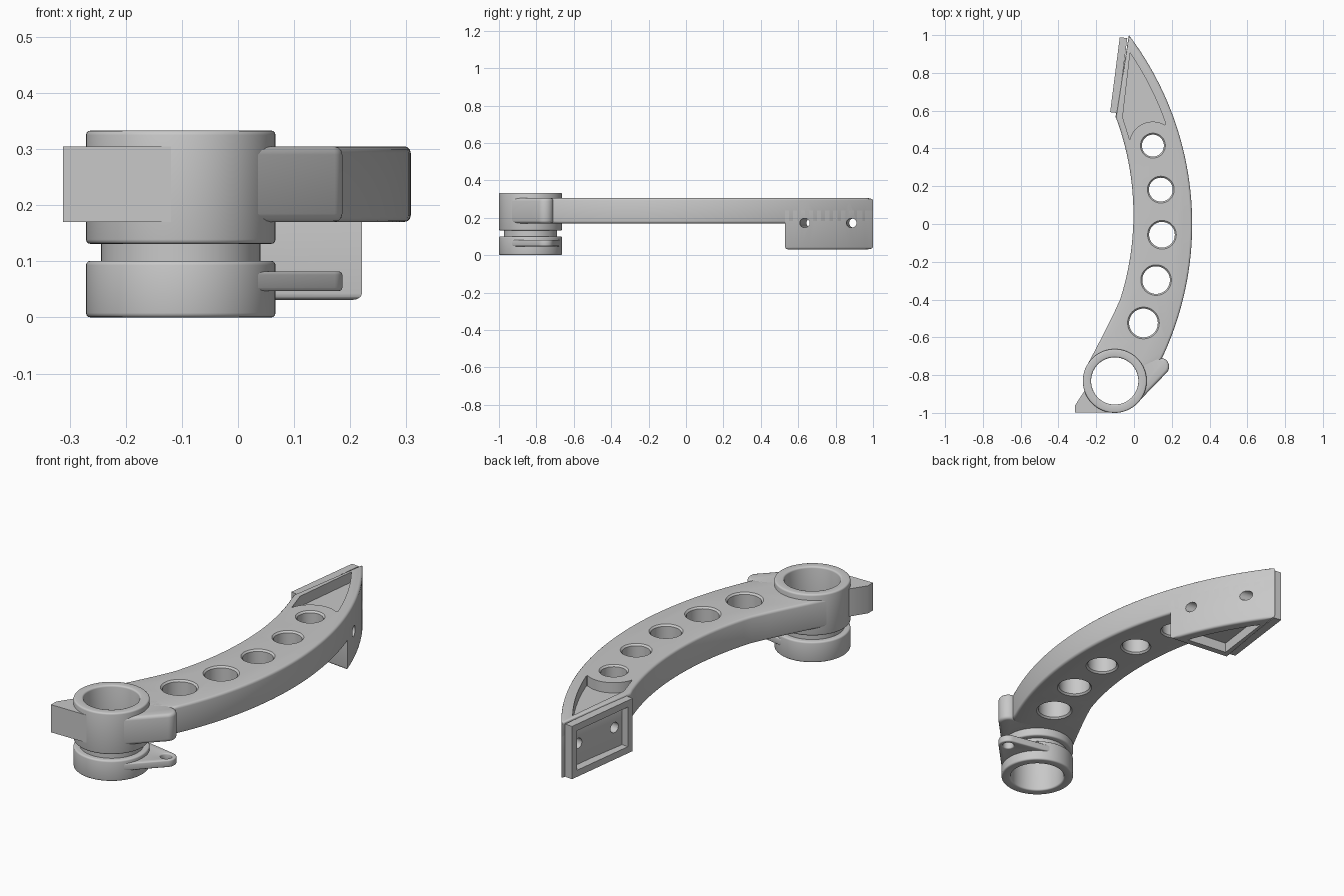
import bpy, bmesh
from math import sin, cos, pi, sqrt
from mathutils import Matrix, Vector
from mathutils.geometry import convex_hull_2d

if "Cube" in bpy.data.objects:
    bpy.data.objects.remove(bpy.data.objects["Cube"])

SHADE = (0.58, 0.58, 0.58, 1)
grey = bpy.data.materials.new("plain_grey")
grey.use_nodes = True
grey.diffuse_color = SHADE
grey.node_tree.nodes["Principled BSDF"].inputs["Base Color"].default_value = SHADE

RING = (-0.102, -0.831)      # sleeve axis
LUG = (0.14, -0.755)         # centre of the rounded lug
ARM_LOW, ARM_TOP = 0.17, 0.305
SLANT = 0.128                # slant of the mounting face


def new_object(name, bm):
    bmesh.ops.recalc_face_normals(bm, faces=bm.faces)
    mesh = bpy.data.meshes.new(name)
    bm.to_mesh(mesh)
    bm.free()
    obj = bpy.data.objects.new(name, mesh)
    bpy.context.collection.objects.link(obj)
    mesh.materials.append(grey)
    return obj


def prism(name, outline, low, top):
    bm = bmesh.new()
    base = bm.faces.new([bm.verts.new((x, y, low)) for x, y in outline])
    grown = bmesh.ops.extrude_face_region(bm, geom=[base])["geom"]
    verts = [g for g in grown if isinstance(g, bmesh.types.BMVert)]
    bmesh.ops.translate(bm, verts=verts, vec=(0, 0, top - low))
    # extruding can leave the starting face out, so close the bottom
    bmesh.ops.holes_fill(bm, edges=[e for e in bm.edges if e.is_boundary], sides=0)
    return new_object(name, bm)


def lathe(name, centre, profile, steps):
    """Turn a closed (radius, height) profile around an upright axis."""
    bm = bmesh.new()
    verts = [bm.verts.new((centre[0] + r, centre[1], z)) for r, z in profile]
    edges = [bm.edges.new((verts[i - 1], verts[i])) for i in range(len(verts))
             if profile[i - 1][0] + profile[i][0] > 0]
    bmesh.ops.spin(bm, geom=verts + edges, cent=(*centre, 0), axis=(0, 0, 1),
                   angle=2 * pi, steps=steps, use_duplicate=False)
    bmesh.ops.remove_doubles(bm, verts=bm.verts, dist=0.0001)
    return new_object(name, bm)


def circle(centre, radius, start=0, end=2 * pi, count=48):
    return [(centre[0] + radius * cos(start + (end - start) * i / count),
             centre[1] + radius * sin(start + (end - start) * i / count))
            for i in range(count)]


def bow(cx, cy, radius, y0, y1, count):
    """Points on the right side of a large circle, from y0 to y1."""
    ys = [y0 + (y1 - y0) * i / count for i in range(count + 1)]
    return [(cx + sqrt(radius ** 2 - (y - cy) ** 2), y) for y in ys]


def outer_bow(y0, y1, inset=0, count=11):
    return bow(-1.352, 0, 1.66 - inset, y0, y1, count)


def volume(mesh):
    bm = bmesh.new()
    bm.from_mesh(mesh)
    size = abs(bm.calc_volume())
    bm.free()
    return size


def cut(obj, cutter):
    """Subtract the cutter, with the first solver that keeps the body intact."""
    mod = obj.modifiers.new("cut", "BOOLEAN")
    mod.operation, mod.object = "DIFFERENCE", cutter
    for solver in ("EXACT", "MANIFOLD", "FLOAT"):
        mod.solver = solver
        view = bpy.context.evaluated_depsgraph_get()
        result = bpy.data.meshes.new_from_object(obj.evaluated_get(view))
        if volume(result) > 0.2 * volume(obj.data):
            obj.data = result
            break
        bpy.data.meshes.remove(result)
    obj.modifiers.remove(mod)


def round_rims(obj, width):
    """Round the outward edges between level faces and upright walls."""
    bm = bmesh.new()
    bm.from_mesh(obj.data)
    bm.normal_update()
    rims = []
    for e in bm.edges:
        if len(e.link_faces) == 2 and e.is_convex:
            a, b = sorted(abs(f.normal.z) for f in e.link_faces)
            if a < 0.1 and b > 0.9:
                rims.append(e)
    bmesh.ops.bevel(bm, geom=rims, offset=width, segments=3, profile=0.5,
                    affect="EDGES", clamp_overlap=False)
    bm.to_mesh(obj.data)
    bm.free()


def slanted_box(name, centre, size):
    bm = bmesh.new()
    bmesh.ops.create_cube(bm, size=1)
    bmesh.ops.scale(bm, verts=bm.verts, vec=size)
    bmesh.ops.transform(bm, verts=bm.verts,
                        matrix=Matrix.Translation(centre) @ Matrix.Rotation(-SLANT, 4, "Z"))
    return new_object(name, bm)


cutters = []


def helper(obj):
    obj.hide_render = True
    cutters.append(obj)
    return obj


# Curved arm, rims rounded before any opening is made
arm_outline = outer_bow(1.0, -0.72, count=40)
arm_outline += [RING, (-0.243, -0.738), (-0.2, -0.657), (-0.15, -0.56), (-0.11, -0.48)]
arm_outline += bow(-1.473, 0.05, 1.47, -0.4, 0.565, 24)
arm = prism("curved_arm", arm_outline, ARM_LOW, ARM_TOP)
round_rims(arm, 0.012)

# Row of growing holes with flared mouths
holes = [(0.1, 0.415, 0.058), (0.142, 0.182, 0.063), (0.148, -0.057, 0.068),
         (0.117, -0.297, 0.073), (0.05, -0.524, 0.076)]
for x, y, r in holes:
    profile = [(0, ARM_LOW - 0.02), (r + 0.028, ARM_LOW - 0.02), (r, ARM_LOW + 0.008),
               (r, ARM_TOP - 0.008), (r + 0.028, ARM_TOP + 0.02), (0, ARM_TOP + 0.02)]
    cut(arm, helper(lathe("arm_hole_cutter", (x, y), profile, 48)))

# Shallow pocket in the top of the tip
pocket = [(-0.06, 0.565)]
pocket += circle((0.1, 0.415), 0.127, pi * 0.92, pi * 0.3, 20)
pocket += outer_bow(0.53, 0.905, 0.05)
cut(arm, helper(prism("top_pocket_cutter", pocket, 0.255, 0.4)))

# Deep block under the tip, hollowed from below
block = prism("tip_block", outer_bow(1.0, 0.53) + [(-0.098, 0.565)], 0.031, 0.25)
round_rims(block, 0.012)
hollow = outer_bow(0.905, 0.575, 0.05) + [(-0.06, 0.6)]
cut(block, helper(prism("block_hollow_cutter", hollow, 0, 0.08)))

# Two cross holes through the tip
for x, y in [(0.18, 0.635), (0.05, 0.885)]:
    bm = bmesh.new()
    bmesh.ops.create_cone(bm, cap_ends=True, segments=24, radius1=0.025, radius2=0.025, depth=1)
    turn = Vector((-cos(SLANT), sin(SLANT), 0)).to_track_quat("Z", "Y").to_matrix().to_4x4()
    bmesh.ops.transform(bm, verts=bm.verts, matrix=Matrix.Translation((x, y, 0.172)) @ turn)
    drill = helper(new_object("cross_hole_cutter", bm))
    cut(arm, drill)
    cut(block, drill)

# Raised rectangular frame on the mounting face
frame_centre = (-0.081, 0.788, 0.169)
frame = slanted_box("mounting_frame", frame_centre, (0.04, 0.4, 0.258))
cut(frame, helper(slanted_box("frame_cutter", frame_centre, (0.2, 0.335, 0.193))))

# Sleeve with a groove between its two collars
sleeve = lathe("grooved_sleeve", RING,
               [(0.125, 0), (0.169, 0), (0.169, 0.101), (0.142, 0.101),
                (0.142, 0.131), (0.169, 0.131), (0.169, 0.333), (0.125, 0.333)], 64)
round_rims(sleeve, 0.008)

# Rounded lugs: a thick one beside the arm and a thin one on the lower collar
points = circle(RING, 0.167) + circle(LUG, 0.046)
hull = [points[i] for i in convex_hull_2d([Vector(p) for p in points])]
upper_lug = prism("upper_lug", hull, ARM_LOW, ARM_TOP)
round_rims(upper_lug, 0.015)
lower_lug = prism("lower_lug", hull, 0.047, 0.082)
cut(lower_lug, helper(prism("pin_hole_cutter", circle(LUG, 0.026, count=24), 0, 0.3)))
round_rims(lower_lug, 0.006)

# Pointed spur on the other side of the sleeve
spur = prism("pointed_spur", [(-0.1, -0.999), (-0.312, -0.999), (-0.312, -0.96),
                              (-0.25, -0.865), (-0.2, -0.8), RING], ARM_LOW, ARM_TOP)

# Bore through everything that reaches the sleeve
bore = helper(prism("bore_cutter", circle(RING, 0.14, count=64), -0.1, 0.5))
for part in (arm, upper_lug, lower_lug, spur):
    cut(part, bore)

for c in cutters:
    bpy.data.objects.remove(c)

# Smooth curves with crisp edges
bpy.ops.object.select_all(action="DESELECT")
for part in (arm, block, frame, sleeve, upper_lug, lower_lug, spur):
    part.select_set(True)
bpy.context.view_layer.objects.active = arm
bpy.ops.object.shade_smooth_by_angle(angle=0.6)
